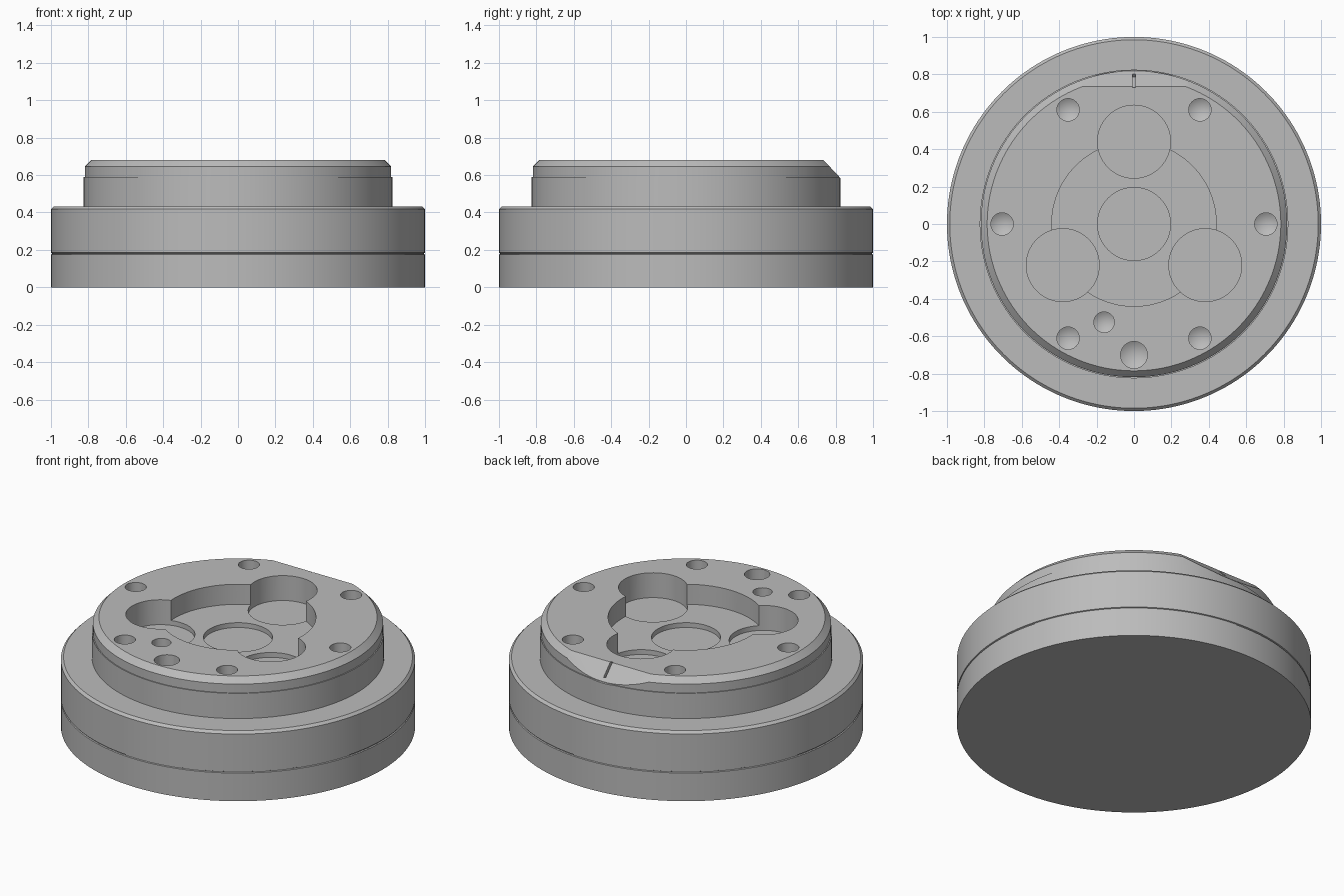
import bpy, bmesh, math
from mathutils import Matrix, Vector

cube = bpy.data.objects.get("Cube")
if cube:
    bpy.data.objects.remove(cube)

grey = bpy.data.materials.new("machined_grey")
grey.use_nodes = True
colour = (0.5, 0.5, 0.5, 1)
grey.diffuse_color = colour
grey.node_tree.nodes["Principled BSDF"].inputs["Base Color"].default_value = colour


def add_object(name, bm):
    mesh = bpy.data.meshes.new(name)
    bmesh.ops.recalc_face_normals(bm, faces=bm.faces)
    bm.to_mesh(mesh)
    bm.free()
    obj = bpy.data.objects.new(name, mesh)
    bpy.context.collection.objects.link(obj)
    mesh.materials.append(grey)
    return obj


def revolve(bm, profile, x=0, y=0, sides=64):
    """Closed solid of revolution; the profile starts and ends on the axis."""
    centre = Vector((x, y, 0))
    verts = [bm.verts.new(centre + Vector((r, 0, z))) for r, z in profile]
    edges = [bm.edges.new(pair) for pair in zip(verts, verts[1:])]
    made = bmesh.ops.spin(bm, geom=verts + edges, cent=centre, axis=(0, 0, 1),
                          angle=2 * math.pi, steps=sides, use_merge=False)
    bmesh.ops.remove_doubles(bm, verts=bm.verts, dist=0.0003)


def cylinder(bm, radius, low, x=0, y=0, sides=64):
    revolve(bm, [(0, low), (radius, low), (radius, 0.8), (0, 0.8)], x, y, sides)


def tilted_box(name, size, centre):
    bm = bmesh.new()
    matrix = (Matrix.Translation(centre) @ Matrix.Rotation(-FLAT_ANGLE, 4, "X")
              @ Matrix.Diagonal((*size, 1)))
    bmesh.ops.create_cube(bm, size=1, matrix=matrix)
    return add_object(name, bm)


# Stepped round body with a fine seam, chamfers and a raised neck
bm = bmesh.new()
revolve(bm, [(0, 0), (1, 0), (1, 0.175), (0.994, 0.178), (0.994, 0.182),
             (1, 0.185), (1, 0.418), (0.985, 0.433), (0.825, 0.433),
             (0.825, 0.59), (0.819, 0.59), (0.819, 0.645), (0.785, 0.68),
             (0, 0.68)], sides=160)
body = add_object("stepped_body", bm)

cutters = []

# Wide round pocket
bm = bmesh.new()
cylinder(bm, 0.44, 0.555, sides=96)
cutters.append(add_object("pocket_cutter", bm))

# Central recess and three lobes around it
bm = bmesh.new()
cylinder(bm, 0.195, 0.525)
for degrees in (90, 210, 330):
    a = math.radians(degrees)
    cylinder(bm, 0.195, 0.525, 0.44 * math.cos(a), 0.44 * math.sin(a))
cutters.append(add_object("recess_cutter", bm))

# Drilled holes with conical tips
holes = [(0, -0.7, 0.072), (-0.16, -0.525, 0.055)]
holes += [(0.705 * math.cos(k * math.pi / 3), 0.705 * math.sin(k * math.pi / 3), 0.06)
          for k in range(6)]
bm = bmesh.new()
for x, y, r in holes:
    revolve(bm, [(0, 0.5 - 0.6 * r), (r, 0.5), (r, 0.8), (0, 0.8)], x, y, 32)
cutters.append(add_object("hole_cutter", bm))

# Sloping flat at the back with an index slot
FLAT_ANGLE = math.atan2(0.09, 0.085)
normal = Vector((0, math.sin(FLAT_ANGLE), math.cos(FLAT_ANGLE)))
middle = Vector((0, 0.778, 0.635))
cutters.append(tilted_box("flat_cutter", (1.4, 0.24, 0.2), middle + normal * 0.1))
cutters.append(tilted_box("slot_cutter", (0.014, 0.1, 0.04),
                          middle + Vector((0, -0.011, 0.0115))))

for cutter in cutters:
    cutter.hide_render = True
    mod = body.modifiers.new(cutter.name, "BOOLEAN")
    mod.operation = "DIFFERENCE"
    mod.solver = "EXACT"
    mod.object = cutter

# Apply the cuts and drop the cutters
bpy.ops.object.select_all(action="DESELECT")
bpy.context.view_layer.objects.active = body
body.select_set(True)
for mod in list(body.modifiers):
    bpy.ops.object.modifier_apply(modifier=mod.name)
for cutter in cutters:
    bpy.data.objects.remove(cutter)
bpy.ops.object.shade_smooth_by_angle(angle=math.radians(25))
